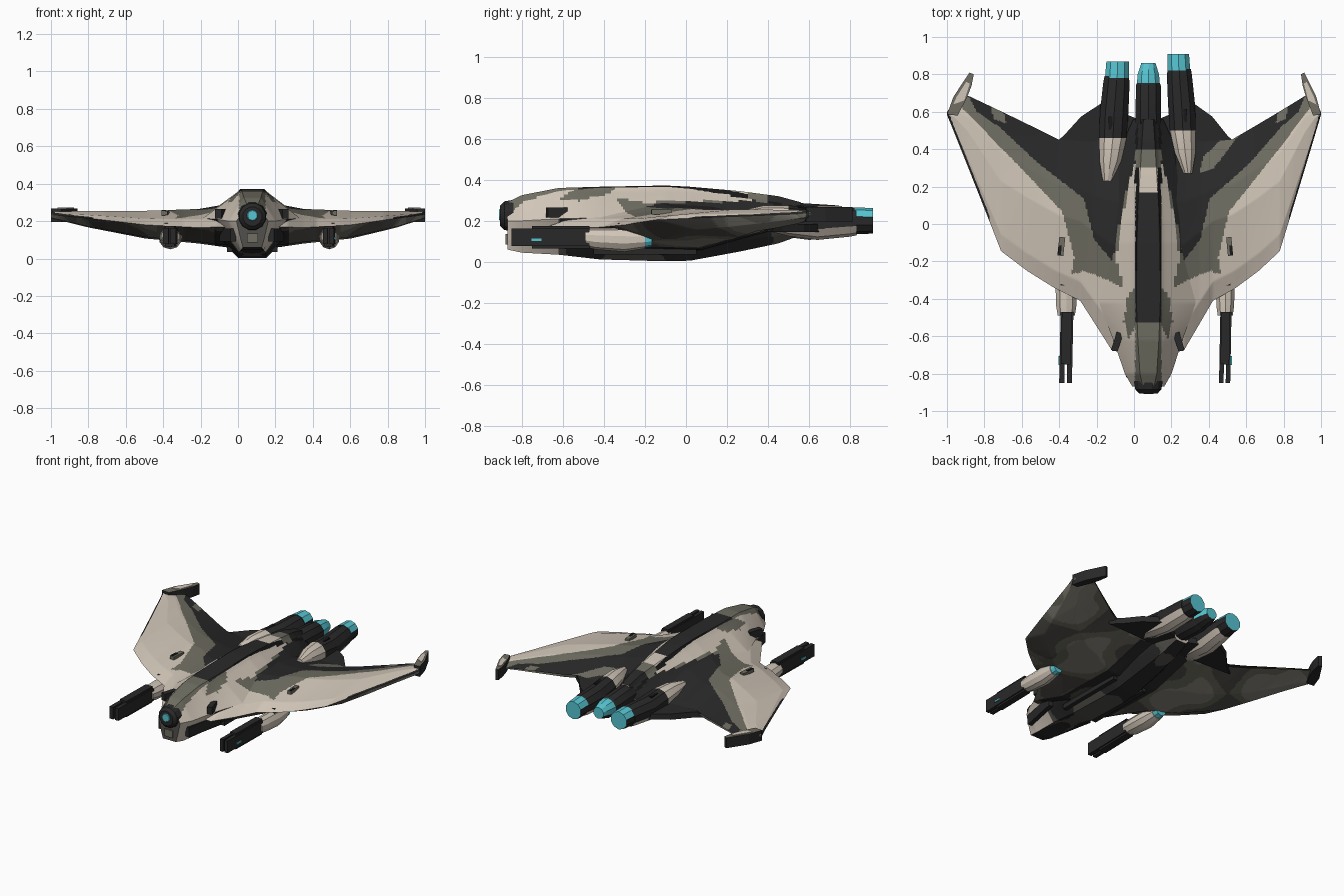
import bpy, bmesh, math
from mathutils import Matrix

if "Cube" in bpy.data.objects:
    bpy.data.objects.remove(bpy.data.objects["Cube"])

MATS = []
for name, col in [("sand", (.64, .565, .48)), ("charcoal", (.022, .022, .022)),
                  ("olive_grey", (.16, .155, .122)), ("teal", (.095, .56, .64)),
                  ("black", (.009, .009, .009)), ("warm_grey", (.26, .245, .205)),
                  ("umber_grey", (.085, .08, .07))]:
    m = bpy.data.materials.new(name)
    m.diffuse_color = (*col, 1)
    m.use_nodes = True
    m.node_tree.nodes["Principled BSDF"].inputs["Base Color"].default_value = m.diffuse_color
    MATS.append(m)
SAND, DARK, GREY, TEAL, BLACK, WARM, UMBER = range(7)


def lerp(tab, x):
    """Piecewise linear lookup; rows are (x, value, value...)."""
    if x <= tab[0][0]:
        return tab[0][1:]
    for a, b in zip(tab, tab[1:]):
        if x <= b[0]:
            t = (x - a[0]) / (b[0] - a[0])
            return [p + (q - p) * t for p, q in zip(a[1:], b[1:])]
    return tab[-1][1:]


def inside(poly, x, y):
    hit = False
    for (x1, y1), (x2, y2) in zip(poly, poly[1:] + poly[:1]):
        if (y1 > y) != (y2 > y) and x < x1 + (y - y1) * (x2 - x1) / (y2 - y1):
            hit = not hit
    return hit


def finish(name, bm, rule, smooth=True):
    """Colour faces by rule(centre, normal), then bend the symmetric plan to the skewed hull."""
    bmesh.ops.remove_doubles(bm, verts=bm.verts, dist=1e-4)
    bmesh.ops.recalc_face_normals(bm, faces=bm.faces)
    bm.normal_update()
    for f in bm.faces:
        f.material_index = rule(f.calc_center_median(), f.normal) if callable(rule) else rule
    for v in bm.verts:
        v.co.x = .077 + v.co.x - .077 * v.co.x ** 2
    me = bpy.data.meshes.new(name)
    bm.to_mesh(me)
    bm.free()
    for m in MATS:
        me.materials.append(m)
    if smooth:
        me.shade_smooth()
        me.set_sharp_from_angle(angle=math.radians(28))
    ob = bpy.data.objects.new(name, me)
    bpy.context.collection.objects.link(ob)
    return ob


def skin(bm, rows, closed):
    """Quads between successive rows of points; rings get capped."""
    vs = [[bm.verts.new(p) for p in r] for r in rows]
    n = len(rows[0])
    for a, b in zip(vs, vs[1:]):
        for i in range(n if closed else n - 1):
            j = (i + 1) % n
            bm.faces.new((a[i], a[j], b[j], b[i]))
    if closed:
        bm.faces.new(vs[0])
        bm.faces.new(vs[-1])


def tube(name, stations, rule, sides=10):
    """Round body along y; stations are (x, y, z, radius)."""
    bm = bmesh.new()
    skin(bm, [[(x + r * math.cos(2 * math.pi * (i + .5) / sides), y,
                z + r * math.sin(2 * math.pi * (i + .5) / sides)) for i in range(sides)]
              for x, y, z, r in stations], True)
    return finish(name, bm, rule)


def box(name, c, size, rule, rot=0):
    bm = bmesh.new()
    bmesh.ops.create_cube(bm, size=1, matrix=Matrix.Translation(c) @ Matrix.Rotation(rot, 4, 'Z')
                          @ Matrix.Diagonal((*size, 1)))
    return finish(name, bm, rule, False)


def plate(name, pts, z0, z1, rule):
    bm = bmesh.new()
    skin(bm, [[(x, y, z) for x, y in pts] for z in (z0, z1)], True)
    return finish(name, bm, rule, False)


# Camouflage pattern
DARK_P = [(.93, .75), (.86, .6), (.755, .52), (.56, .32), (.335, .135), (.285, -.08),
          (.19, -.2), (.13, .13), (.05, .4), (.04, .8), (.5, .6)]
GREY_P = [(.97, .68), (.93, .62), (.445, .065), (.385, -.18), (.40, -.27), (.33, -.25),
          (.13, -.34), (.17, -.19), (.11, .2), (.04, .45), (.04, .8), (.9, .8)]
NOTCH_P = [(.80, .65), (.74, .62), (.72, .54), (.78, .56)]
SHOULDER_P = [(.06, -.33), (.11, -.38), (.13, -.52), (.11, -.63), (.06, -.52)]
ROOT_P = [(.28, .27), (.36, .3), (.5, .47), (.42, .47), (.3, .36)]


def camo(c, n):
    x, y = abs(c.x), c.y
    if n.y < -.85 and y < -.85:
        return UMBER
    if n.z < -.12:
        if y < -.62 and n.z > -.6:
            return SAND
        k = math.sin(11 * x + 5 * y) + math.sin(9 * y - 8 * x + 1) + .6 * math.sin(17 * x + 14 * y)
        if x < .2:
            return DARK if k > -.2 else UMBER
        return UMBER if k > .55 else (WARM if k < -.55 else GREY)
    if x < .07 and c.z > .25:
        if y > .4 or -.53 < y < .17:
            return BLACK if x > .055 and y > -.25 else DARK
        if y < -.5:
            return GREY
        return GREY if y > .3 else (BLACK if x > .05 else SAND)
    if inside(SHOULDER_P, x, y) or inside(NOTCH_P, x, y) or inside(ROOT_P, c.x, y):
        return GREY
    if inside(DARK_P, x, y):
        return DARK
    if x > .8 and y < lerp(LEAD, x)[0] + .03:
        return DARK
    return GREY if inside(GREY_P, x, y) else SAND


# Wing: one closed skin across the whole span
LEAD = [(0, -.68), (.19, -.68), (.355, -.41), (.48, -.345), (.62, -.25), (.745, -.145),
        (.785, -.03), (1, .585)]
TRAIL = [(0, .5), (.3, .44), (.46, .45), (.9, .685), (.96, .66), (1, .6)]
THICK = [(0, .17, .31, .05), (.14, .17, .29, .06), (.28, .165, .265, .08), (.55, .18, .255, .107),
         (.82, .215, .255, .165), (1, .235, .25, .215)]
TOP = [(0, 0), (.12, .45), (.5, 1), (.7, .85), (1, .2)]
BOT = [(0, 0), (.25, .9), (.65, 1), (1, 0)]
bm = bmesh.new()
rows = {1: [], 0: []}
NX, NV = 110, 110
for i in range(-NX, NX + 1):
    X = i / NX
    a = abs(X)
    y0, y1 = lerp(LEAD, a)[0], lerp(TRAIL, a)[0]
    e, zt, zb = lerp(THICK, a)
    vs = [j / NV for j in range(NV + 1)]
    rows[1].append([(X, y0 + (y1 - y0) * v, e + (zt - e) * lerp(TOP, v)[0]) for v in vs])
    rows[0].append([(X, y0 + (y1 - y0) * v, e - (e - zb) * lerp(BOT, v)[0]) for v in vs])
skin(bm, rows[1], False)
skin(bm, rows[0], False)
finish("wing", bm, camo)

# Fuselage: rows are y, top half width, top z, side half width, side z, keel half width, keel z
HULL = [(-.87, .04, .29, .085, .2, .05, .06), (-.8, .06, .325, .125, .2, .06, .045),
        (-.62, .075, .36, .185, .21, .07, .035), (-.42, .085, .366, .26, .215, .075, .012),
        (-.1, .085, .372, .26, .22, .075, .003), (.02, .08, .366, .24, .22, .07, .006),
        (.26, .06, .345, .19, .21, .06, .05), (.45, .045, .32, .13, .2, .05, .09),
        (.56, .035, .29, .08, .2, .04, .13)]
bm = bmesh.new()
rings = []
for k in range(151):
    y = -.87 + 1.43 * k / 150
    wt, zt, wm, zm, wb, zb = lerp(HULL, y)
    prof = [(0, zt), (wt * .75, zt), (wt, zt - .02), (wm, zm),
            (wb + .4 * (wm - wb), zb + .35 * (zm - zb)), (wb, zb), (0, zb)]
    half = [(p[0] + (q[0] - p[0]) * t / 10, p[1] + (q[1] - p[1]) * t / 10)
            for p, q in zip(prof, prof[1:]) for t in range(10)] + [prof[-1]]
    ring = half + [(-x, z) for x, z in half[-2:0:-1]]
    rings.append([(x, y, z) for x, z in ring])
skin(bm, rings, True)
finish("fuselage", bm, camo)

# Nose sensor and chin
tube("nose_ring", [(0, -.84, .225, .08), (0, -.885, .225, .072), (0, -.905, .225, .052)], DARK, 12)
tube("nose_lens", [(0, -.90, .23, .034), (0, -.91, .23, .026)], TEAL, 10)
box("chin_vent", (0, -.873, .11), (.06, .012, .05), GREY)

# Centre engine
tube("centre_engine", [(0, .42, .22, .055), (0, .55, .215, .072), (0, .74, .205, .07),
                       (0, .76, .205, .062)], DARK)
tube("centre_nozzle", [(0, .755, .205, .064), (0, .8, .205, .06), (0, .86, .205, .04)],
     lambda c, n: TEAL if n.z > -.3 or n.y > .8 else DARK)


def engine_paint(c, n):
    return SAND if c.y < .48 or n.z < -.4 else DARK


for s, side, dy in ((-1, "left", -.02), (1, "right", .02)):
    # Side engine with tapered fairing and nozzle
    tube(side + "_engine", [(s * .215, .25 + dy, .225, .025), (s * .20, .36 + dy, .215, .06),
                            (s * .187, .48 + dy, .2, .075), (s * .18, .62 + dy, .185, .078),
                            (s * .168, .78 + dy, .195, .072), (s * .168, .81 + dy, .195, .066)],
         engine_paint)
    tube(side + "_nozzle", [(s * .165, .80 + dy, .2, .066), (s * .162, .89 + dy, .2, .062)],
         lambda c, n: TEAL if n.z > .35 or n.y > .8 else DARK)
    box(side + "_engine_vent", (s * .2, .56 + dy, .262), (.02, .07, .01), BLACK)

    # Tail plate under the engines
    plate(side + "_tail_plate", [(s * x, y) for x, y in
          [(.03, .4), (.5, .42), (.44, .47), (.35, .575), (.24, .65), (.15, .6), (.03, .55)]],
          .145, .185, DARK)

    # Wing tip fin
    plate(side + "_tip_fin", [(s * x, y) for x, y in
          [(1, .585), (.97, .68), (.895, .81), (.875, .80), (.885, .74), (.905, .68), (.95, .58)]],
          .195, .268, lambda c, n: GREY if n.z > .5 else DARK)
    plate(side + "_tip_panel", [(s * x, y) for x, y in
          [(.97, .64), (.955, .68), (.91, .76), (.893, .75), (.92, .66)]], .266, .272, SAND)

    # Wing guns: pod, twin barrel, exhaust and pylon
    g = s * .425
    tube(side + "_gun_pod", [(g, -.49, .118, .045), (g, -.44, .113, .053), (g, -.3, .107, .058),
                             (g, -.2, .11, .045)], SAND)
    tube(side + "_gun_exhaust", [(g, -.205, .11, .042), (g, -.165, .11, .036)], TEAL)
    box(side + "_gun_pylon", (g, -.25, .15), (.06, .16, .08), DARK)
    for k in (-1, 1):
        box(side + "_barrel", (g + k * .019, -.66, .12), (.026, .38, .085), DARK, -.02)
    box(side + "_barrel_core", (g, -.61, .12), (.05, .28, .11), DARK, -.02)
    box(side + "_barrel_light", (g + s * .034, -.73, .108), (.008, .05, .012), TEAL)

    # Hull details: shoulder intakes, wing slots, belly rails and cheek panels
    box(side + "_intake", (s * .165, -.63, .24), (.035, .10, .05), DARK, s * .3)
    box(side + "_slot", (s * .45, -.12, .243), (.03, .10, .022), GREY, s * .1)
    box(side + "_slot_mouth", (s * .458, -.14, .244), (.016, .05, .026), BLACK, s * .1)
    box(side + "_belly_rail", (s * .12, -.2, .05), (.03, .5, .03), DARK)
    box(side + "_cheek_panel", (s * .13, -.68, .125), (.03, .28, .07), DARK, s * -.2)
